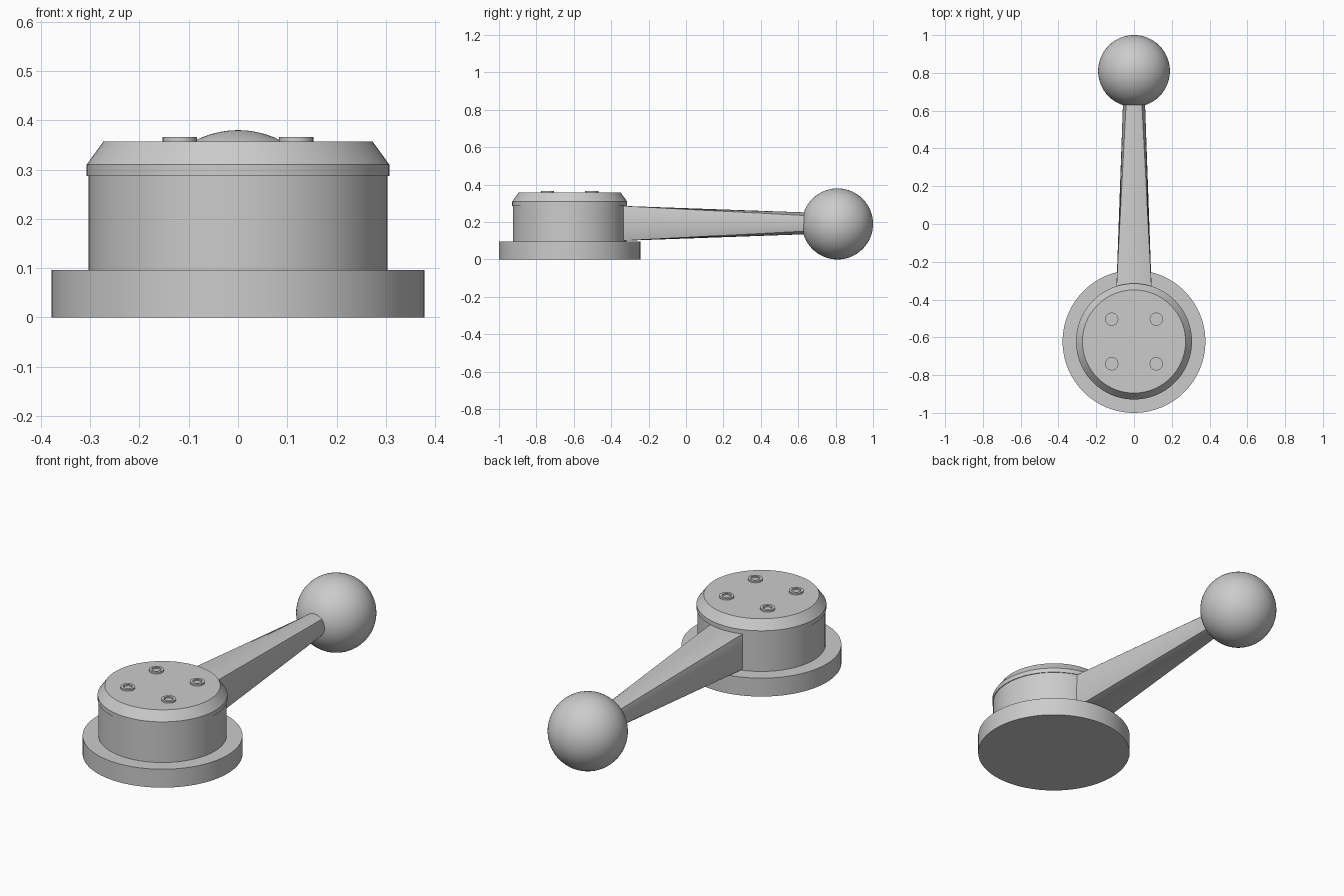
import bpy, bmesh
from math import sin, cos, pi
from mathutils import Vector

if "Cube" in bpy.data.objects:
    bpy.data.objects.remove(bpy.data.objects["Cube"])

CY = -0.622   # hub axis position along y


def loft(name, rings):
    """Skin a stack of equal-length rings and close both ends."""
    bm = bmesh.new()
    loops = [[bm.verts.new(p) for p in ring] for ring in rings]
    n = len(loops[0])
    for a, b in zip(loops, loops[1:]):
        for i in range(n):
            j = (i + 1) % n
            bm.faces.new((a[i], a[j], b[j], b[i]))
    bm.faces.new(loops[0])
    bm.faces.new(loops[-1])
    bmesh.ops.recalc_face_normals(bm, faces=bm.faces)
    me = bpy.data.meshes.new(name)
    bm.to_mesh(me)
    bm.free()
    ob = bpy.data.objects.new(name, me)
    bpy.context.collection.objects.link(ob)
    smooth(ob)
    return ob


def smooth(ob):
    bpy.ops.object.select_all(action='DESELECT')
    ob.select_set(True)
    bpy.context.view_layer.objects.active = ob
    bpy.ops.object.shade_smooth_by_angle(angle=0.5)


def circle(r, n, start=0.0):
    return [(r * cos(start + 2 * pi * i / n), r * sin(start + 2 * pi * i / n))
            for i in range(n)]


def polygon(r, sides, per_side, start=0.0):
    """Polygon outline subdivided evenly along each side."""
    c = [Vector(p) for p in circle(r, sides, start)]
    return [tuple(c[s].lerp(c[(s + 1) % sides], k / per_side))
            for s in range(sides) for k in range(per_side)]


def flat(points, z, cx=0.0, cy=CY):
    return [(cx + x, cy + y, z) for x, y in points]


def turned(name, profile, n=96):
    return loft(name, [flat(circle(r, n), z) for r, z in profile])


# Round base, hub and chamfered cap
turned("base_flange", [(0.378, 0), (0.378, 0.096)])
turned("hub", [(0.303, 0.09), (0.303, 0.29)])
turned("hub_cap", [(0.307, 0.287), (0.307, 0.31), (0.273, 0.357)])

# Four cap screws with hex sockets
for sx in (-1, 1):
    for sy in (-1, 1):
        x, y = 0.118 * sx, CY + 0.118 * sy
        rim, hexa = circle(0.035, 24), polygon(0.024, 6, 4)
        loft("cap_screw", [flat(rim, 0.35, x, y), flat(rim, 0.366, x, y),
                           flat(hexa, 0.366, x, y), flat(hexa, 0.3585, x, y)])

# Arm: square at the hub, round at the knob
square = polygon(0.094 * 2 ** 0.5, 4, 12, pi / 4)
round_end = circle(0.058, 48, pi / 4)
loft("lever_arm", [[(x, -0.36, 0.193 + z) for x, z in square],
                   [(x, 0.65, 0.193 + z) for x, z in round_end]])

# Ball knob
bpy.ops.mesh.primitive_uv_sphere_add(segments=64, ring_count=32, radius=0.19,
                                     location=(0, 0.81, 0.19))
knob = bpy.context.object
knob.name = "ball_knob"
smooth(knob)
